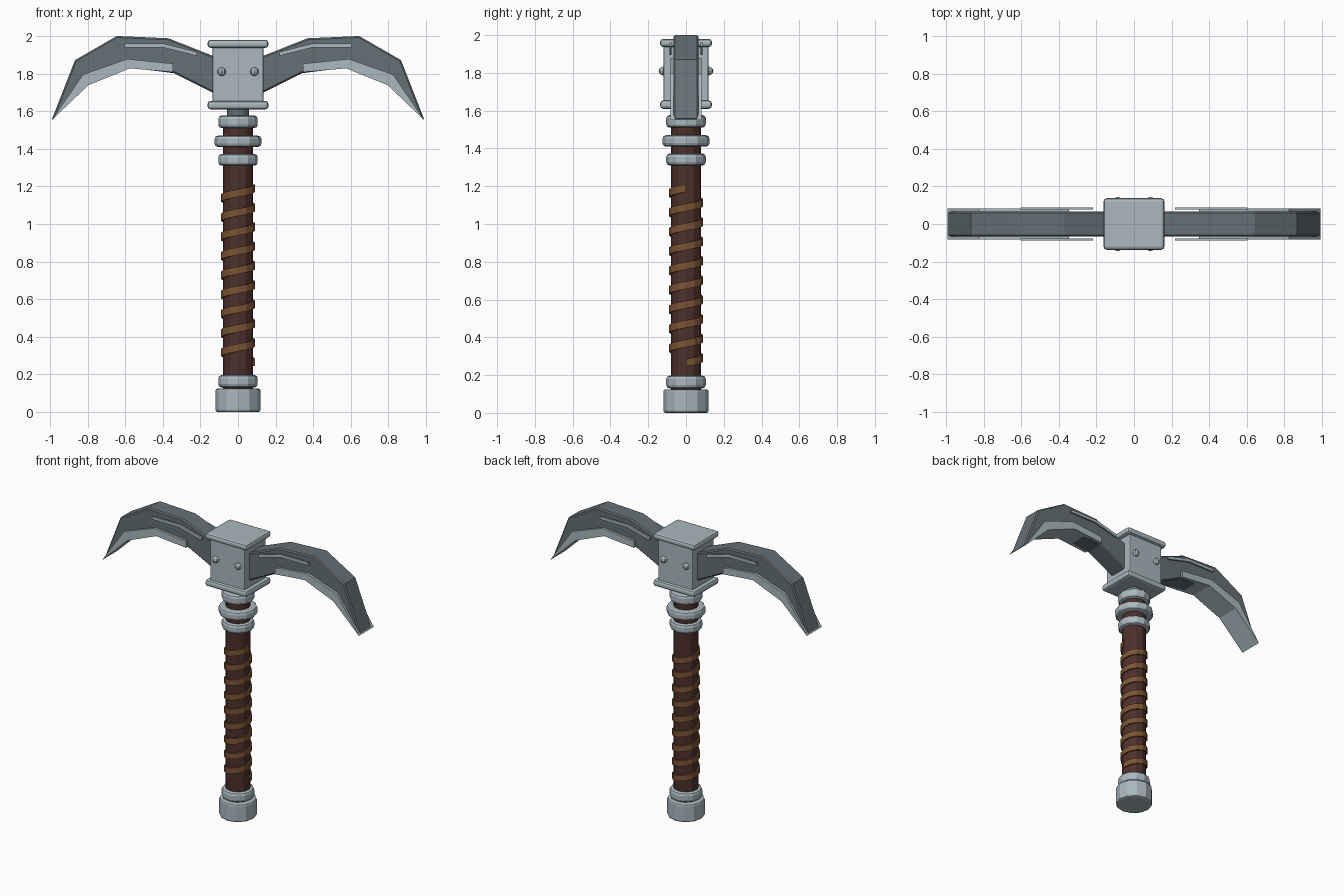
import bpy, bmesh
from math import pi, cos, sin
from mathutils import Vector

if "Cube" in bpy.data.objects:
    bpy.data.objects.remove(bpy.data.objects["Cube"])


def material(name, rgb):
    m = bpy.data.materials.new(name)
    m.diffuse_color = (*rgb, 1)
    m.use_nodes = True
    m.node_tree.nodes["Principled BSDF"].inputs["Base Color"].default_value = m.diffuse_color
    return m


STEEL = material("light steel", (0.40, 0.48, 0.52))
DARK = material("dark steel", (0.13, 0.16, 0.18))
WOOD = material("dark leather", (0.075, 0.03, 0.025))
STRAP = material("strap leather", (0.20, 0.09, 0.035))


def finish(name, bm, mat, bevel=0, segments=2):
    bmesh.ops.recalc_face_normals(bm, faces=bm.faces)
    me = bpy.data.meshes.new(name)
    bm.to_mesh(me)
    bm.free()
    me.materials.append(mat)
    ob = bpy.data.objects.new(name, me)
    bpy.context.collection.objects.link(ob)
    if bevel:
        mod = ob.modifiers.new("bevel", 'BEVEL')
        mod.width, mod.segments = bevel, segments
        mod.limit_method, mod.angle_limit = 'ANGLE', 0.7
    return ob


def cylinder(name, r, z0, z1, mat, bevel=0, sides=12):
    bm = bmesh.new()
    bmesh.ops.create_cone(bm, cap_ends=True, segments=sides, radius1=r, radius2=r, depth=z1 - z0)
    bmesh.ops.translate(bm, verts=bm.verts, vec=(0, 0, (z0 + z1) / 2))
    return finish(name, bm, mat, bevel)


def box(name, hx, hy, z0, z1, mat, bevel):
    bm = bmesh.new()
    bmesh.ops.create_cube(bm, size=2)
    for v in bm.verts:
        v.co = (v.co.x * hx, v.co.y * hy, z0 if v.co.z < 0 else z1)
    return finish(name, bm, mat, bevel)


def plate(name, outline, y0, y1, mat, side, bevel=0):
    """Extrude an x-z outline from y0 to y1, mirrored by side."""
    bm = bmesh.new()
    face = bm.faces.new([bm.verts.new((side * x, y0, z)) for x, z in outline])
    new = bmesh.ops.extrude_face_region(bm, geom=[face])["geom"]
    bmesh.ops.translate(bm, vec=(0, y1 - y0, 0),
                        verts=[g for g in new if isinstance(g, bmesh.types.BMVert)])
    return finish(name, bm, mat, bevel, 1)


# Shaft, pommel and collars
cylinder("handle", 0.08, 0.1, 1.56, WOOD)
cylinder("neck", 0.058, 1.5, 1.65, DARK)
cylinder("pommel", 0.12, 0, 0.125, STEEL, 0.012)
for i, (r, z0, z1) in enumerate([(0.105, 0.13, 0.197), (0.105, 1.31, 1.373),
                                 (0.125, 1.41, 1.47), (0.105, 1.51, 1.577)]):
    cylinder(f"collar_{i}", r, z0, z1, STEEL, 0.018)

# Spiral strap around the grip
bm = bmesh.new()
turns, steps = 9, 12
prev = None
for i in range(turns * steps + 1):
    a = 2 * pi * i / steps
    z = 0.265 + 0.925 * i / (turns * steps)
    ring = [bm.verts.new((r * cos(a), r * sin(a), z + dz))
            for r, dz in [(0.074, -0.02), (0.09, -0.02), (0.09, 0.02), (0.074, 0.02)]]
    if prev:
        for k in range(4):
            bm.faces.new([prev[k], prev[(k + 1) % 4], ring[(k + 1) % 4], ring[k]])
    else:
        bm.faces.new(ring)
    prev = ring
bm.faces.new(prev)
finish("grip_strap", bm, STRAP)

# Head block with caps
box("head_block", 0.135, 0.118, 1.62, 1.96, STEEL, 0.008)
box("head_cap_bottom", 0.162, 0.137, 1.61, 1.655, STEEL, 0.016)
box("head_cap_top", 0.162, 0.137, 1.937, 1.98, STEEL, 0.016)

# Bolts on front and back
for sx in (-1, 1):
    for sy in (-1, 1):
        bm = bmesh.new()
        bmesh.ops.create_uvsphere(bm, u_segments=8, v_segments=6, radius=0.023)
        bmesh.ops.translate(bm, verts=bm.verts, vec=(sx * 0.087, sy * 0.122, 1.81))
        finish("bolt", bm, STEEL)

# Blades, cutting edges and inlay strips
BLADE = [(0.1, 1.88), (0.13, 1.893), (0.37, 1.988), (0.645, 2.0), (0.867, 1.872), (0.993, 1.55),
         (0.797, 1.742), (0.575, 1.832), (0.34, 1.802), (0.13, 1.697), (0.1, 1.685)]
EDGE = [(0.345, 1.853), (0.59, 1.878), (0.825, 1.795), (0.993, 1.55),
        (0.797, 1.738), (0.575, 1.828), (0.345, 1.808)]
STRIP = [(0.218, 1.915), (0.395, 1.96), (0.605, 1.96), (0.605, 1.94), (0.4, 1.94), (0.222, 1.895)]
for side, tag in ((-1, "left"), (1, "right")):
    plate(f"blade_{tag}", BLADE, -0.066, 0.066, DARK, side, 0.008)
    plate(f"cutting_edge_{tag}", EDGE, -0.083, 0.083, STEEL, side)
    for sy in (-1, 1):
        plate(f"inlay_{tag}", STRIP, sy * 0.076, sy * 0.088, STEEL, side)
